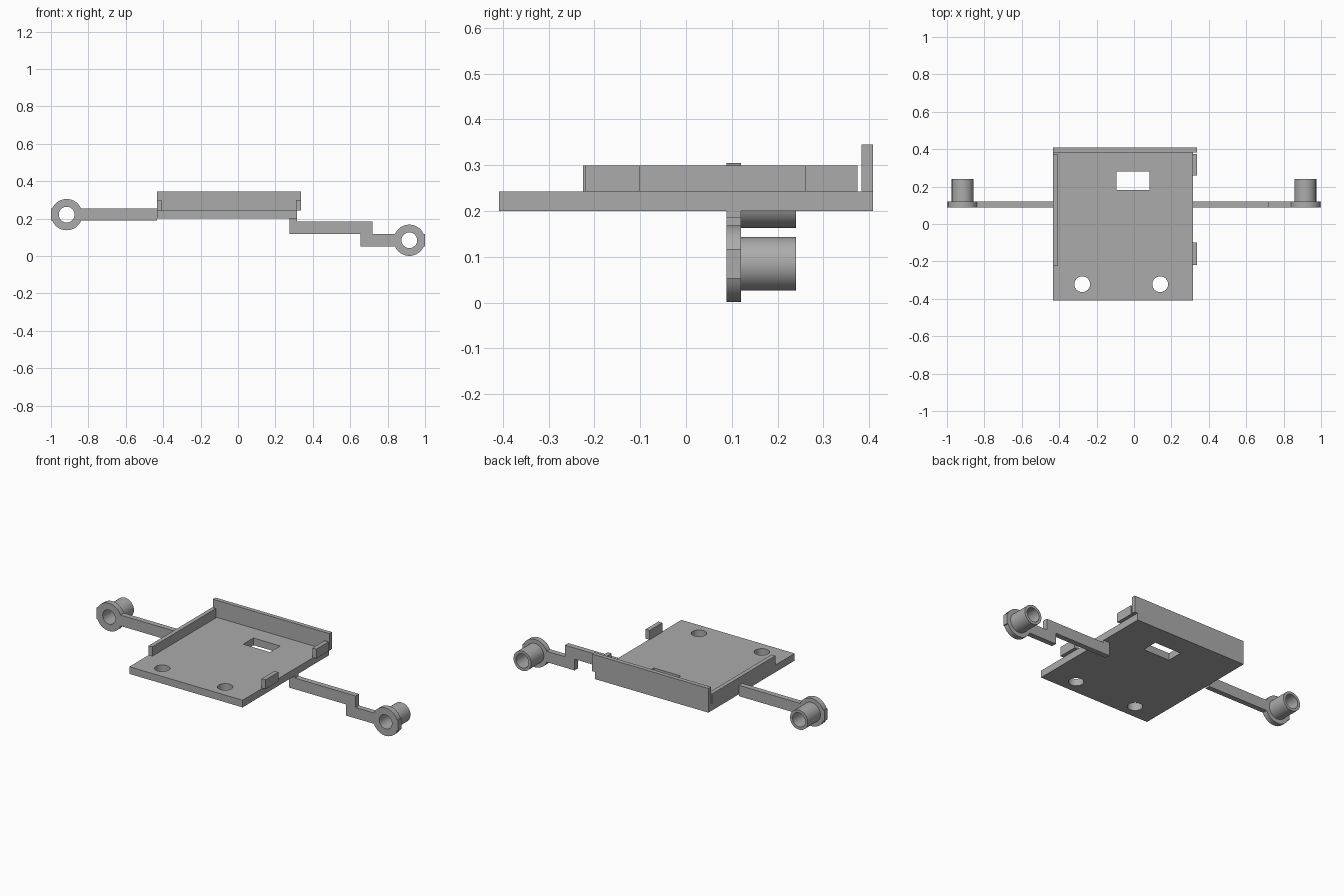
import bpy, bmesh, math
from mathutils import Matrix

if "Cube" in bpy.data.objects:
    bpy.data.objects.remove(bpy.data.objects["Cube"], do_unlink=True)

grey = bpy.data.materials.new("plain grey")
grey.use_nodes = True
COLOUR = (0.41, 0.41, 0.41, 1)
grey.diffuse_color = COLOUR
grey.node_tree.nodes["Principled BSDF"].inputs["Base Color"].default_value = COLOUR


def finish(name, bm):
    bmesh.ops.recalc_face_normals(bm, faces=bm.faces)
    mesh = bpy.data.meshes.new(name)
    bm.to_mesh(mesh)
    bm.free()
    mesh.materials.append(grey)
    obj = bpy.data.objects.new(name, mesh)
    bpy.context.scene.collection.objects.link(obj)
    return obj


def box(name, x, y, z):
    bm = bmesh.new()
    bmesh.ops.create_cube(bm, size=1)
    for v in bm.verts:
        for i, (low, high) in enumerate((x, y, z)):
            v.co[i] = low if v.co[i] < 0 else high
    return finish(name, bm)


def cylinder(name, centre, radius, depth, along_y=False):
    bm = bmesh.new()
    turn = Matrix.Rotation(math.pi / 2, 4, "X") if along_y else Matrix()
    bmesh.ops.create_cone(bm, cap_ends=True, segments=48, radius1=radius, radius2=radius,
                          depth=depth, matrix=Matrix.Translation(centre) @ turn)
    return finish(name, bm)


def extrude_profile(name, points, y0, y1):
    bm = bmesh.new()
    face = bm.faces.new([bm.verts.new((x, y0, z)) for x, z in points])
    new = bmesh.ops.extrude_face_region(bm, geom=[face])["geom"]
    verts = [g for g in new if isinstance(g, bmesh.types.BMVert)]
    bmesh.ops.translate(bm, verts=verts, vec=(0, y1 - y0, 0))
    return finish(name, bm)


def select_only(obj):
    bpy.ops.object.select_all(action="DESELECT")
    obj.select_set(True)
    bpy.context.view_layer.objects.active = obj


def cut(obj, cutter):
    select_only(obj)
    mod = obj.modifiers.new("cut", "BOOLEAN")
    mod.operation, mod.solver, mod.object = "DIFFERENCE", "EXACT", cutter
    bpy.ops.object.modifier_apply(modifier=mod.name)


def smooth(obj):
    select_only(obj)
    bpy.ops.object.shade_smooth_by_angle(angle=math.radians(30))


def remove(obj):
    bpy.data.objects.remove(obj, do_unlink=True)


# Tray plate with a window and two screw holes
LEFT, RIGHT, BACK = -0.434, 0.316, 0.408
BASE, TOP = 0.2, 0.243
plate = box("base_plate", (LEFT, RIGHT), (-BACK, BACK), (BASE, TOP))
cutters = [box("window_cutter", (-0.094, 0.084), (0.183, 0.28), (0.1, 0.4))]
for x in (-0.277, 0.14):
    cutters.append(cylinder("screw_cutter", (x, -0.322, BASE), 0.042, 0.3))
for cutter in cutters:
    cut(plate, cutter)
    remove(cutter)
smooth(plate)

# Rim walls and the two clips
RIM = 0.299
box("back_wall", (LEFT, 0.337), (0.383, BACK), (TOP, 0.345))
box("side_wall", (LEFT, -0.409), (-0.225, 0.375), (TOP, RIM))
for name, y in (("rear_clip", (0.26, 0.375)), ("front_clip", (-0.22, -0.1))):
    box(name, (0.311, 0.337), y, (TOP, RIM))

# Arms ending in round eyes, each with a hollow spigot behind
EYE_X, EYE_R, HALF, TIP = 0.916, 0.0835, 0.0325, 1.0
Y0, Y1, Y2 = 0.088, 0.12, 0.24


def eye_outline(z):
    """Outline of the eye from the arm's upper edge round to its lower edge."""
    a = math.asin(HALF / EYE_R)
    steps = 20
    arc = [math.pi - a - (math.pi - 2 * a) * i / steps for i in range(steps + 1)]
    upper = [(EYE_X + EYE_R * math.cos(t), EYE_R * math.sin(t)) for t in arc]
    upper.append((TIP, HALF))
    return [(x, z + h) for x, h in upper] + [(x, z - h) for x, h in reversed(upper)]


def arm(side, sign, z, root):
    points = [(sign * x, h) for x, h in eye_outline(z)] + root
    bar = extrude_profile(side + "_arm", points, Y0, Y1)
    spigot = cylinder(side + "_spigot", (sign * EYE_X, (Y1 + Y2) / 2, z), 0.0585, Y2 - Y1, True)
    bore = cylinder("bore_cutter", (sign * EYE_X, Y1, z), 0.042, 0.5, True)
    for part in (bar, spigot):
        cut(part, bore)
        smooth(part)
    remove(bore)


LOW, HIGH = 0.0845, 0.2215
arm("right", -1, HIGH, [(LEFT, HIGH - HALF), (LEFT, HIGH + HALF)])
arm("left", 1, LOW, [
    (0.654, LOW - HALF), (0.654, 0.119), (0.275, 0.119), (0.275, BASE),
    (RIGHT, BASE), (RIGHT, 0.186), (0.718, 0.186), (0.718, LOW + HALF)])
